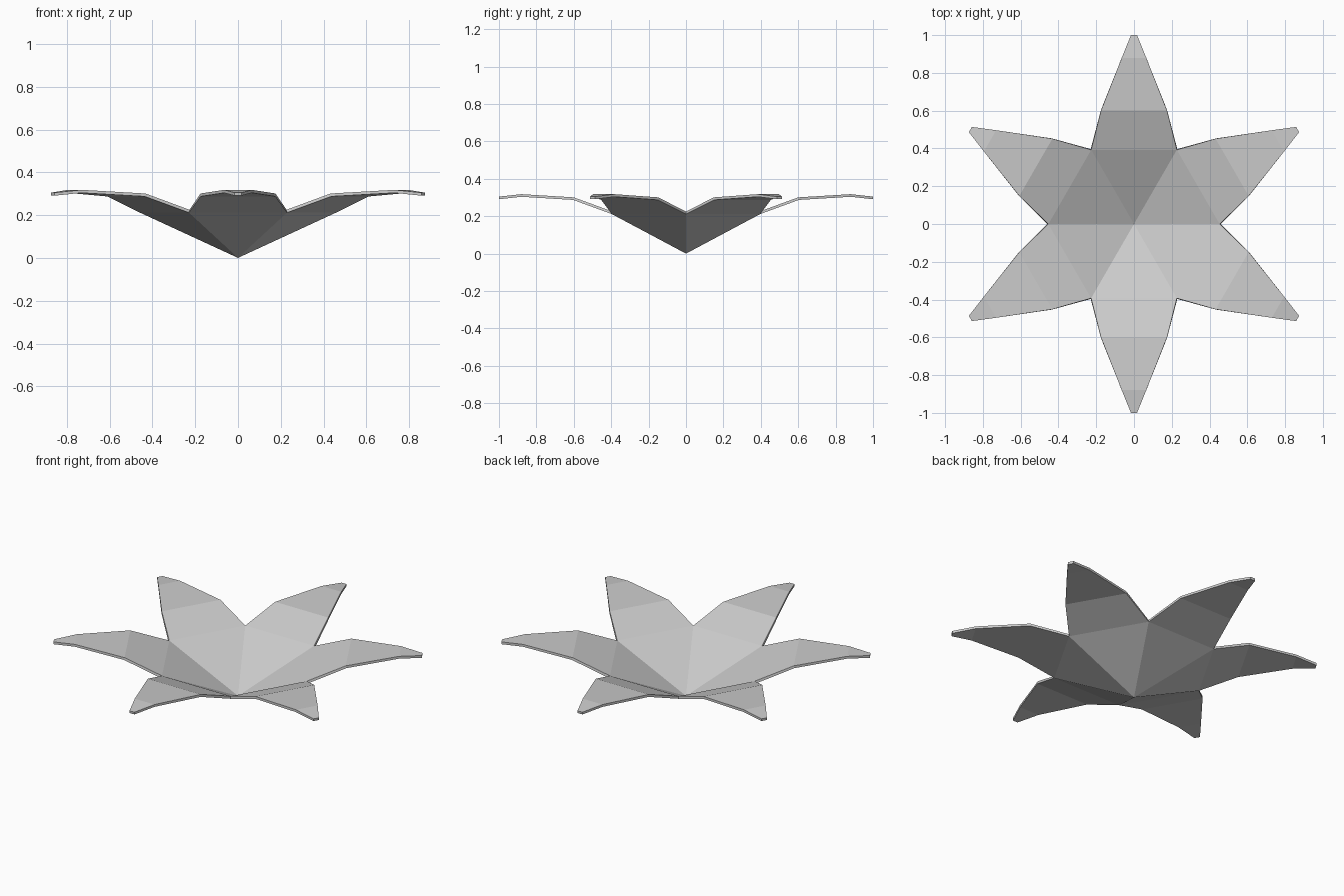
import bpy
import bmesh
from math import radians
from mathutils import Matrix, Vector

cube = bpy.data.objects.get("Cube")
if cube:
    bpy.data.objects.remove(cube, do_unlink=True)

# Plain grey for the whole flower
grey = bpy.data.materials.new("soft_grey")
colour = (0.6, 0.6, 0.6, 1)
grey.use_nodes = True
grey.diffuse_color = colour
bsdf = next(n for n in grey.node_tree.nodes if n.type == "BSDF_PRINCIPLED")
bsdf.inputs["Base Color"].default_value = colour
bsdf.inputs["Roughness"].default_value = 0.8

# Petal rows from the cup outward: half width, distance, height
PETAL_ROWS = [
    (0.2265, 0.3925, 0.225),
    (0.175, 0.60, 0.301),
    (0.065, 0.88, 0.318),
    (0.016, 1.0, 0.305),
]
CUP_CENTRE = Vector((0, 0, 0.016))
PETALS = 6


def add_petal(bm, angle):
    """One cup triangle continued by three tapering petal bands."""
    turn = Matrix.Rotation(angle, 3, "Z")
    rows = [
        [bm.verts.new(turn @ Vector((side * w, d, h))) for side in (-1, 1)]
        for w, d, h in PETAL_ROWS
    ]
    centre = bm.verts.new(CUP_CENTRE)
    bm.faces.new((centre, rows[0][1], rows[0][0]))
    for inner, outer in zip(rows, rows[1:]):
        bm.faces.new((inner[0], inner[1], outer[1], outer[0]))


# Six petals welded into one open cup
bm = bmesh.new()
for i in range(PETALS):
    add_petal(bm, radians(360 / PETALS * i))
bmesh.ops.remove_doubles(bm, verts=bm.verts[:], dist=0.002)
bm.normal_update()

mesh = bpy.data.meshes.new("flower_petals")
bm.to_mesh(mesh)
bm.free()
mesh.materials.append(grey)
flower = bpy.data.objects.new("flower_petals", mesh)
bpy.context.scene.collection.objects.link(flower)

# Thin shell grown downward from the upper surface
shell = flower.modifiers.new("petal_thickness", "SOLIDIFY")
shell.thickness = 0.014
shell.offset = -1
shell.use_even_offset = True
